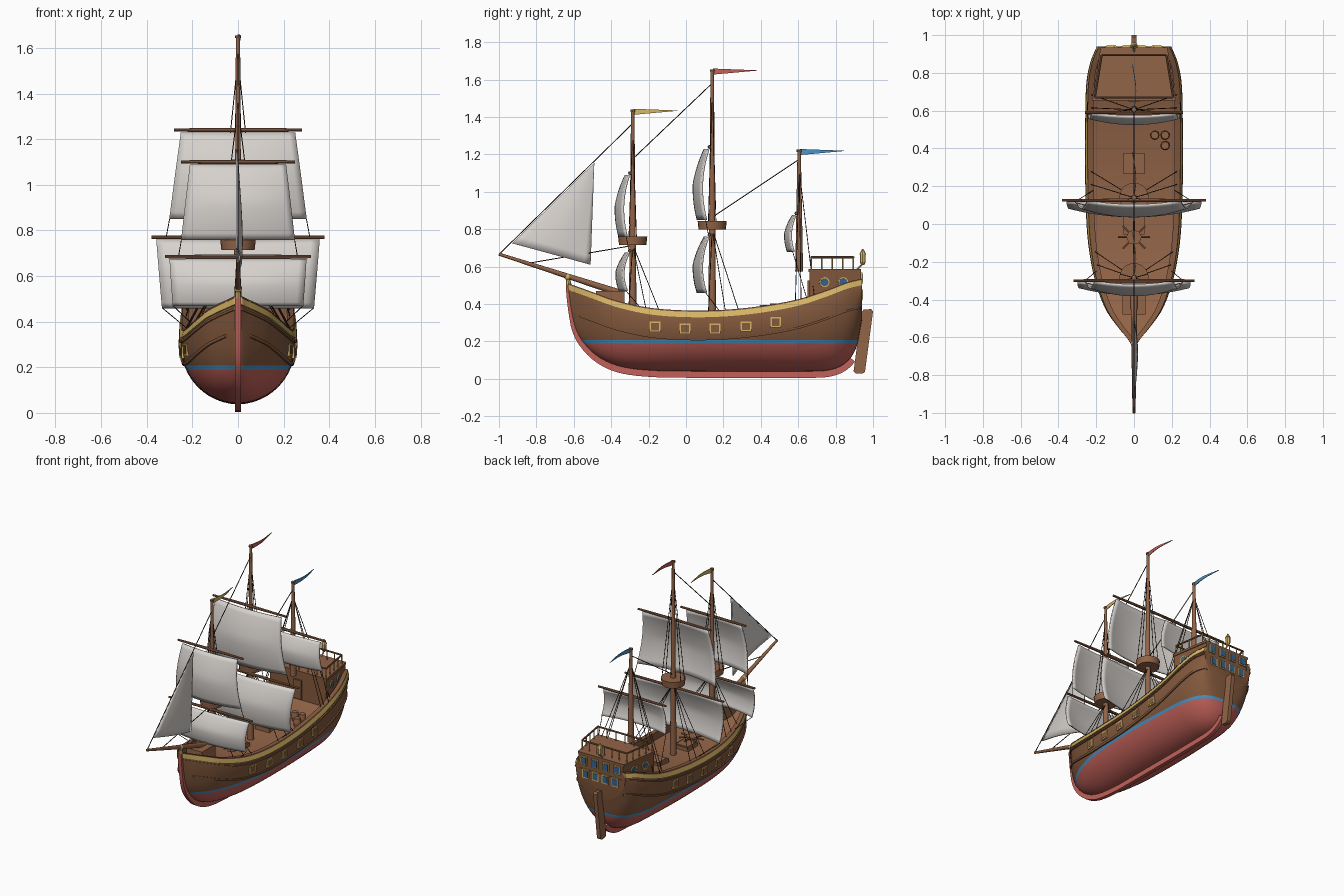
import bpy, bmesh, math
from mathutils import Vector, Matrix

if "Cube" in bpy.data.objects:
    bpy.data.objects.remove(bpy.data.objects["Cube"])

MATS = {}
for n, c in {"wood": (.23, .10, .047), "light_wood": (.29, .128, .064), "dark_wood": (.13, .055, .027),
             "red": (.54, .12, .10), "blue": (.07, .29, .56), "gold": (.67, .46, .13),
             "canvas": (.68, .645, .615), "glass": (.035, .13, .28), "rope": (.035, .02, .014)}.items():
    MATS[n] = bpy.data.materials.new(n)
    MATS[n].diffuse_color = (*c, 1)


def finish(name, bm, *mats, angle=40):
    bmesh.ops.recalc_face_normals(bm, faces=bm.faces)
    me = bpy.data.meshes.new(name)
    for f in bm.faces:
        f.smooth = True
    bm.to_mesh(me)
    bm.free()
    me.set_sharp_from_angle(angle=math.radians(angle))
    for m in mats:
        me.materials.append(MATS[m])
    ob = bpy.data.objects.new(name, me)
    bpy.context.collection.objects.link(ob)
    return ob


def rod(bm, p, q, r1, r2=None, n=8):
    p, q = Vector(p), Vector(q)
    m = Matrix.Translation((p + q) / 2) @ (q - p).to_track_quat('Z', 'Y').to_matrix().to_4x4()
    bmesh.ops.create_cone(bm, cap_ends=True, segments=n, radius1=r1,
                          radius2=r1 if r2 is None else r2, depth=(q - p).length, matrix=m)


def box(bm, c, d, rot=0):
    m = Matrix.Translation(c) @ Matrix.Rotation(rot, 4, 'Z') @ Matrix.Diagonal((*d, 1))
    bmesh.ops.create_cube(bm, size=1, matrix=m)


def loft(bm, rings):
    rows = [[bm.verts.new(p) for p in r] for r in rings]
    n = len(rows[0])
    for a, b in zip(rows, rows[1:]):
        for i in range(n):
            bm.faces.new((a[i], a[(i + 1) % n], b[(i + 1) % n], b[i]))
    bm.faces.new(rows[0])
    bm.faces.new(rows[-1])


def sheet(bm, rows):
    rows = [[bm.verts.new(p) for p in r] for r in rows]
    for a, b in zip(rows, rows[1:]):
        for i in range(len(a) - 1):
            bm.faces.new((a[i], a[i + 1], b[i + 1], b[i]))


def spline(*pts):
    # smooth interpolation through (y, value) points
    def slope(i):
        a, b = pts[max(i - 1, 0)], pts[min(i + 1, len(pts) - 1)]
        return (b[1] - a[1]) / (b[0] - a[0])

    def f(y):
        y = min(max(y, pts[0][0]), pts[-1][0])
        i = max(k for k in range(len(pts) - 1) if pts[k][0] <= y)
        (y0, v0), (y1, v1) = pts[i], pts[i + 1]
        h = y1 - y0
        t = (y - y0) / h
        return ((2*t**3 - 3*t*t + 1) * v0 + (t**3 - 2*t*t + t) * h * slope(i)
                + (3*t*t - 2*t**3) * v1 + (t**3 - t*t) * h * slope(i + 1))
    return f


sheer = spline((-.63, .505), (-.5, .458), (-.38, .415), (-.2, .375), (0, .36), (.2, .363),
               (.4, .383), (.6, .42), (.77, .475), (.86, .51), (.94, .53))
bottom = spline((-.63, .48), (-.62, .38), (-.59, .26), (-.53, .17), (-.45, .105), (-.35, .065), (-.2, .045),
                (0, .04), (.7, .04), (.8, .055), (.87, .10), (.915, .18), (.94, .31))
beam = spline((-.63, .01), (-.6, .032), (-.55, .075), (-.45, .145), (-.3, .2), (-.15, .23), (0, .245),
              (.3, .253), (.6, .252), (.75, .247), (.86, .225), (.94, .19))


def half(y, z):
    zb, zs = bottom(y), sheer(y)
    zm = zb + .8 * (zs - zb)
    if z < zm:
        t = max(0, (z - zb) / (zm - zb))
        return beam(y) * math.sqrt(1 - (1 - t) ** 2)
    return beam(y) * (1 - .06 * ((z - zm) / (zs - zm)) ** 2)


def deck(y):
    return sheer(y) - .05


N = 56
YS = [.155 - .785 * math.cos(math.pi * i / N) for i in range(N + 1)]

# hull with bulwark and deck, painted by height
bm = bmesh.new()
rings = []
for y in YS:
    zb, zs = bottom(y), sheer(y)
    zm = zb + .8 * (zs - zb)
    side = [zb + (zm - zb) * (1 - math.cos(math.pi / 2 * k / 12)) for k in range(1, 13)]
    side += [zm + (zs - zm) * k / 3 for k in (1, 2, 3)]
    prof = [(half(y, z), z) for z in side]
    w = half(y, zs)
    prof += [(max(w - .016, w * .3), zs), (max(w - .018, w * .28), max(zs - .05, zb + .005))]
    rings.append([(0, y, zb)] + [(x, y, z) for x, z in prof] + [(-x, y, z) for x, z in reversed(prof)])
loft(bm, rings)
for z in (.19, .208):
    bmesh.ops.bisect_plane(bm, geom=bm.verts[:] + bm.edges[:] + bm.faces[:],
                           plane_co=(0, 0, z), plane_no=(0, 0, 1))
bmesh.ops.recalc_face_normals(bm, faces=bm.faces)
for f in bm.faces:
    z = f.calc_center_median().z
    f.material_index = 3 if f.normal.z > .7 else 1 if z < .19 else 2 if z < .208 else 0
finish("hull", bm, "wood", "red", "blue", "light_wood")


# strips that follow the hull sides
def strip(name, mat, drop, h, out, inn, ya=-.63, yb=.94):
    bm = bmesh.new()
    for s in (1, -1):
        ring = []
        for y in [ya] + [v for v in YS if ya < v < yb] + [yb]:
            z = sheer(y) - drop
            a, b = half(y, z), half(y, z - h)
            ring.append([(s * (a + out), y, z), (s * (b + out), y, z - h),
                         (s * max(b - inn, 0), y, z - h), (s * max(a - inn, 0), y, z)])
        loft(bm, ring)
    finish(name, bm, mat)


strip("gold_band", "gold", 0, .03, .008, .004)
strip("rail_cap", "wood", -.006, .007, .010, .02)
strip("upper_wale", "wood", .042, .01, .007, .004)
strip("lower_wale", "wood", .14, .013, .008, .004, -.57, .93)

# keel and stem, slimmer toward the bow
bm = bmesh.new()
rings = []
for y in [v for v in YS if v < .885]:
    d = (bottom(y + .004) - bottom(y - .004)) / .008
    nrm = Vector((0, d, -1)).normalized()
    c = Vector((0, y, bottom(y)))
    o, i = c + nrm * (.012 + .022 * min(1, max(0, (.36 - c.z) / .3))), c - nrm * .02
    o.z = max(o.z, .002)
    rings.append([(-.013, o.y, o.z), (.013, o.y, o.z), (.013, i.y, i.z), (-.013, i.y, i.z)])
rings.insert(0, [(x, y - .001, .505) for x, y, z in rings[0]])
loft(bm, rings)
finish("keel", bm, "red")

# rudder
bm = bmesh.new()
loft(bm, [[(s * .014, y, z) for y, z in ((.896, .04), (.906, .03), (.945, .028), (.957, .038),
                                         (1, .36), (.99, .373), (.95, .37), (.938, .355))] for s in (-1, 1)])
finish("rudder", bm, "light_wood")

# gun ports
frames, lids = bmesh.new(), bmesh.new()
for y in (-.165, -.005, .155, .32, .48):
    z = sheer(y) - .093
    turn = -math.atan((half(y + .02, z) - half(y - .02, z)) / .04)
    for s in (1, -1):
        x = s * half(y, z)
        box(frames, (x, y, z), (.012, .058, .056), s * turn)
        box(lids, (x, y, z), (.014, .042, .04), s * turn)


# aft cabin
def cabin_x(y):
    return .215 - .16 * (y - .66)


bm = bmesh.new()
for z0, z1, e in ((.37, .575, 0), (.572, .588, .006)):
    loft(bm, [[(s * (cabin_x(y) + e), y + d * e, z) for s, y, d in
               ((-1, .66, -1), (1, .66, -1), (1, .935, 0), (-1, .935, 0))] for z in (z0, z1)])
box(bm, (0, .655, .46), (.06, .012, .13))
for f in bm.faces:
    f.material_index = 1 if f.calc_center_median().z > .586 else 0
finish("aft_cabin", bm, "wood", "light_wood")

# cabin portholes and stern windows
glass = bmesh.new()
for s in (1, -1):
    for y in (.74, .84):
        c, out = Vector((s * cabin_x(y), y, .517)), Vector((s, .16, 0)).normalized()
        rod(frames, c - out * .002, c + out * .005, .027, n=16)
        rod(glass, c - out * .002, c + out * .007, .021, n=16)
for z, gap in ((.538, .085), (.45, .075)):
    for i in range(4):
        x = (i - 1.5) * gap
        box(frames, (x, .939, z), (.05, .009, .06))
        box(glass, (x, .941, z), (.036, .009, .046))
finish("port_and_window_frames", frames, "gold")
finish("port_lids", lids, "wood")
finish("window_glass", glass, "glass")

# cabin railing
posts, rails = bmesh.new(), bmesh.new()
cor = [Vector((s * (cabin_x(y) - .006), y, .65)) for s, y in ((1, .67), (1, .895), (-1, .895), (-1, .67))]
for i in range(4):
    a, b = cor[i], cor[(i + 1) % 4]
    rod(rails, a, b, .006)
    n = 4 if i % 2 == 0 else 6
    for k in range(n):
        p = a.lerp(b, k / n)
        rod(posts, (p.x, p.y, .58), p, .004, n=6)
finish("railing_posts", posts, "gold")
finish("railing_top", rails, "wood")

# stern lantern and bow ornament
bm = bmesh.new()
rod(bm, (0, .915, .585), (0, .945, .615), .005)
rod(bm, (0, .945, .61), (0, .945, .625), .008, .016)
rod(bm, (0, .945, .625), (0, .945, .665), .016)
rod(bm, (0, .945, .665), (0, .945, .695), .019, .003)
bmesh.ops.create_uvsphere(bm, u_segments=12, v_segments=8, radius=.018, matrix=Matrix.Translation((0, -.632, .545)))
rod(bm, (0, -.626, .495), (0, -.632, .54), .016, .01)
finish("lantern_and_bow_ornament", bm, "gold")

# masts, lookout baskets, bowsprit
masts = ((-.285, .33, 1.44, .738), (.14, .31, 1.655, .822), (.605, .575, 1.225, None))
bm = bmesh.new()
for y, z0, z1, nest in masts:
    rod(bm, (0, y, z0), (0, y, z1), .021, .009, 12)
    rod(bm, (0, y, z1 - .012), (0, y, z1), .013)
    if nest:
        rod(bm, (0, y, nest - .023), (0, y, nest + .023), .073, .078, 20)
rod(bm, (0, -1, .667), (0, -.34, .455), .008, .019, 12)
finish("masts_and_bowsprit", bm, "light_wood")

# foredeck block and deck fittings
bm = bmesh.new()
box(bm, (0, -.405, .425), (.12, .15, .09))
for y in (.0, .32):
    box(bm, (0, y, deck(y) + .008), (.11, .11, .028))
    box(bm, (0, y, deck(y) + .013), (.09, .09, .028))
zc = deck(-.07)
rod(bm, (0, -.07, zc), (0, -.07, zc + .035), .03, .026, 12)
rod(bm, (0, -.07, zc + .033), (0, -.07, zc + .048), .038, n=12)
for k in range(8):
    a = k * math.pi / 4
    rod(bm, (0, -.07, zc + .04), (.085 * math.cos(a), -.07 + .085 * math.sin(a), zc + .04), .006, n=6)
for x, y in ((.11, .47), (.165, .47), (.165, .415)):
    z = deck(y)
    rod(bm, (x, y, z), (x, y, z + .03), .02, .025, 12)
    rod(bm, (x, y, z + .03), (x, y, z + .06), .025, .02, 12)
finish("deck_fittings", bm, "light_wood")

# square sails: mast y, yard z, yard half length, foot z, head and foot half widths, belly
yards, ropes = bmesh.new(), bmesh.new()
SAILS = (("fore_upper_sail", -.285, 1.10, .25, .76, .21, .248, .9),
         ("fore_lower_sail", -.285, .685, .32, .47, .30, .285, .85),
         ("main_upper_sail", .14, 1.24, .28, .85, .25, .30, 1),
         ("main_lower_sail", .14, .77, .38, .46, .358, .332, 1),
         ("mizzen_sail", .605, .885, .26, .68, .225, .245, .7))
U, V = 18, 12
for name, my, yz, yl, foot, wt, wb, bulge in SAILS:
    y0, top = my - .02, yz - .012
    rows = []
    for j in range(V + 1):
        v, row = j / V, []
        for i in range(U + 1):
            u = i / U * 2 - 1
            y = y0 - bulge * (.012 * v + .028 * (1 - (2 * v - 1)**2) + (.02 + .025 * min(1, 2 * v)) * (1 - u * u))
            row.append((u * (wt + (wb - wt) * v), y, top + (foot - top) * v))
        rows.append(row)
    bm = bmesh.new()
    sheet(bm, rows)
    md = finish(name, bm, "canvas", angle=180).modifiers.new("thickness", 'SOLIDIFY')
    md.thickness, md.offset = .011, 0
    for s in (1, -1):
        rod(yards, (0, my - .015, yz), (s * yl, my - .015, yz), .010, .007)
        low = {"main_upper_sail": (s * .315, my - .02, .77), "fore_upper_sail": (s * .26, my - .02, .69)}.get(
            name, (s * half(my + .04, .4), my + .04, sheer(my + .04)))
        rod(ropes, (s * wb, y0 - .015, foot), low, .002, n=5)
finish("yards", yards, "light_wood")

# triangular head sail
A, B, C = Vector((0, -.93, .725)), Vector((0, -.51, .61)), Vector((0, -.49, 1.155))
rows = []
for j in range(13):
    v, row = j / 12, []
    for i in range(13):
        p = A.lerp(B, i / 12).lerp(C, v)
        p.x = .03 * math.sin(math.pi * i / 12) * (1 - v) * math.sin(math.pi * (v * .8 + .12))**.5
        row.append(p)
    rows.append(row)
bm = bmesh.new()
sheet(bm, rows)
bmesh.ops.remove_doubles(bm, verts=bm.verts[:], dist=1e-5)
finish("head_sail", bm, "canvas", angle=180).modifiers.new("thickness", 'SOLIDIFY').thickness = .008

# stays and shrouds
for a, b in (((-.28, 1.37), (-1, .665)), ((.14, 1.58), (-.28, 1.18)), ((.6, 1.17), (.15, .87)),
             ((-.86, .615), (-.3, .71))):
    rod(ropes, (0, *a), (0, *b), .0028, n=5)
for y, z0, z1, nest in masts:
    for s in (1, -1):
        for d in (-.02, .07, .14) if nest else (-.02, .01, .08):
            yy = y + d
            rod(ropes, (0, y, nest - .02 if nest else 1.12), (s * (half(yy, sheer(yy)) - .008), yy, sheer(yy)),
                .0022, n=5)
        if nest:
            for d in (-.02, .02):
                rod(ropes, (s * .072, y + d, nest + .02), (0, y, z1 - .1), .0022, n=5)
finish("rigging", ropes, "rope")

# pennants
for name, col, (y, z0, z, nest) in zip(("fore_pennant", "main_pennant", "mizzen_pennant"),
                                       ("gold", "red", "blue"), masts):
    bm = bmesh.new()
    rings = []
    for k in range(11):
        t = k / 10
        x, h, yy = .01 * math.sin(t * 4), .015 * (1 - t) + .001, y + .005 + .235 * t
        rings.append([(x + a * .002, yy, z - .012 + .006 * t + b * h)
                      for a, b in ((-1, -1), (1, -1), (1, 1), (-1, 1))])
    loft(bm, rings)
    finish(name, bm, col)

for m in bpy.data.materials:
    if m.users and not m.is_grease_pencil:
        m.use_nodes = True
        m.node_tree.nodes["Principled BSDF"].inputs["Base Color"].default_value = m.diffuse_color
